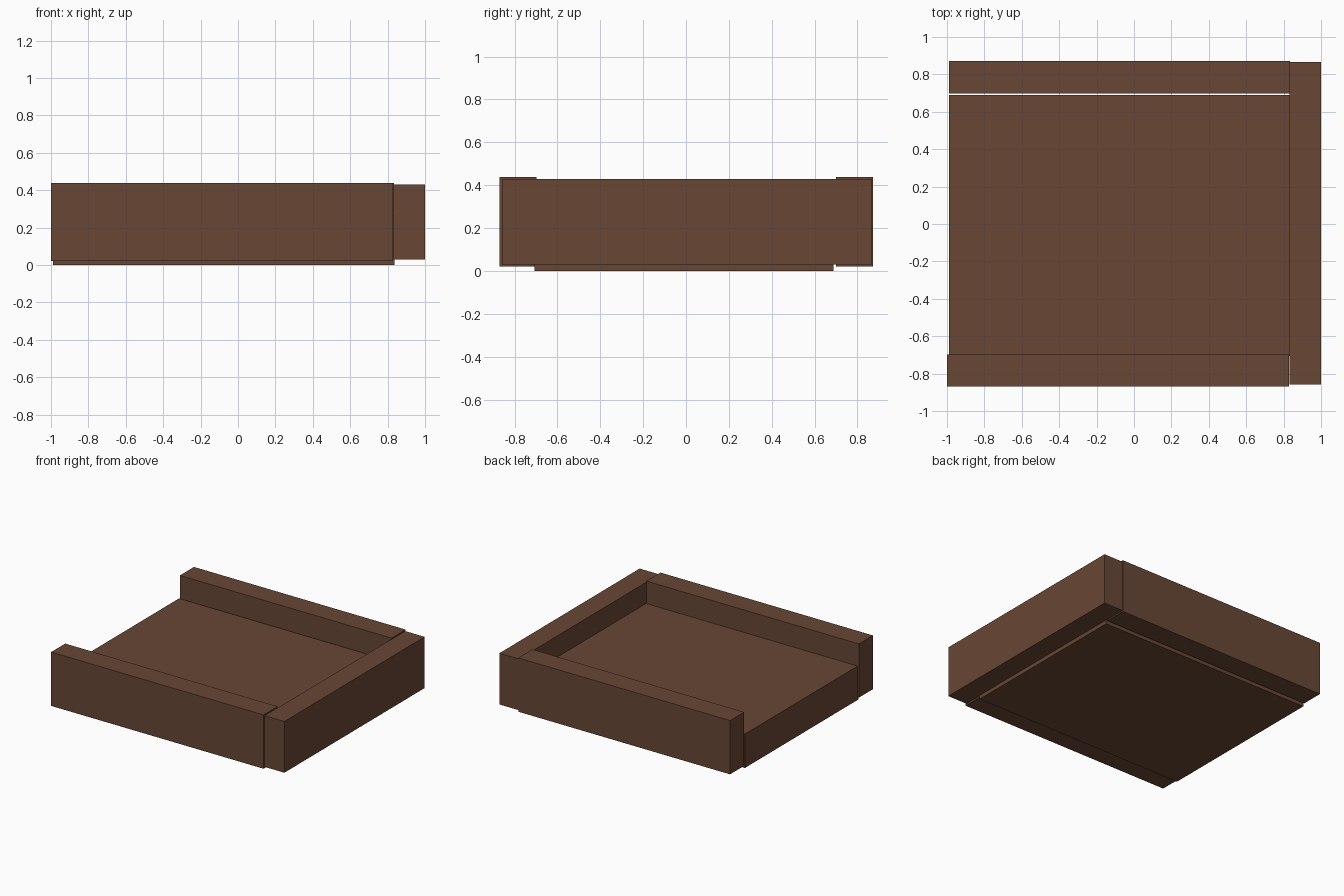
import bpy
from mathutils import Vector

cube = bpy.data.objects.get("Cube")
if cube:
    bpy.data.objects.remove(cube, do_unlink=True)

# Single brown wood colour
wood = bpy.data.materials.new("brown_wood")
wood.use_nodes = True
colour = (0.14, 0.063, 0.036, 1.0)
wood.diffuse_color = colour
wood.node_tree.nodes["Principled BSDF"].inputs["Base Color"].default_value = colour


def board(name, low, high):
    """Sharp-edged board between two opposite corners."""
    low, high = Vector(low), Vector(high)
    bpy.ops.mesh.primitive_cube_add(size=1, location=(low + high) / 2)
    obj = bpy.context.object
    obj.name = name
    obj.scale = high - low
    bpy.ops.object.transform_apply(location=False, rotation=False, scale=True)
    obj.data.materials.append(wood)
    return obj


# Thick base, open at the -x end
board("base_slab", (-0.99, -0.707, 0), (0.836, 0.689, 0.264))

# Two long side walls, slightly offset from each other
board("front_wall", (-1.0, -0.87, 0.02), (0.829, -0.697, 0.439))
board("back_wall", (-0.99, 0.699, 0.02), (0.834, 0.872, 0.439))

# Closing wall across the +x end, a little lower than the sides
board("end_wall", (0.831, -0.858, 0.03), (1.0, 0.867, 0.429))
